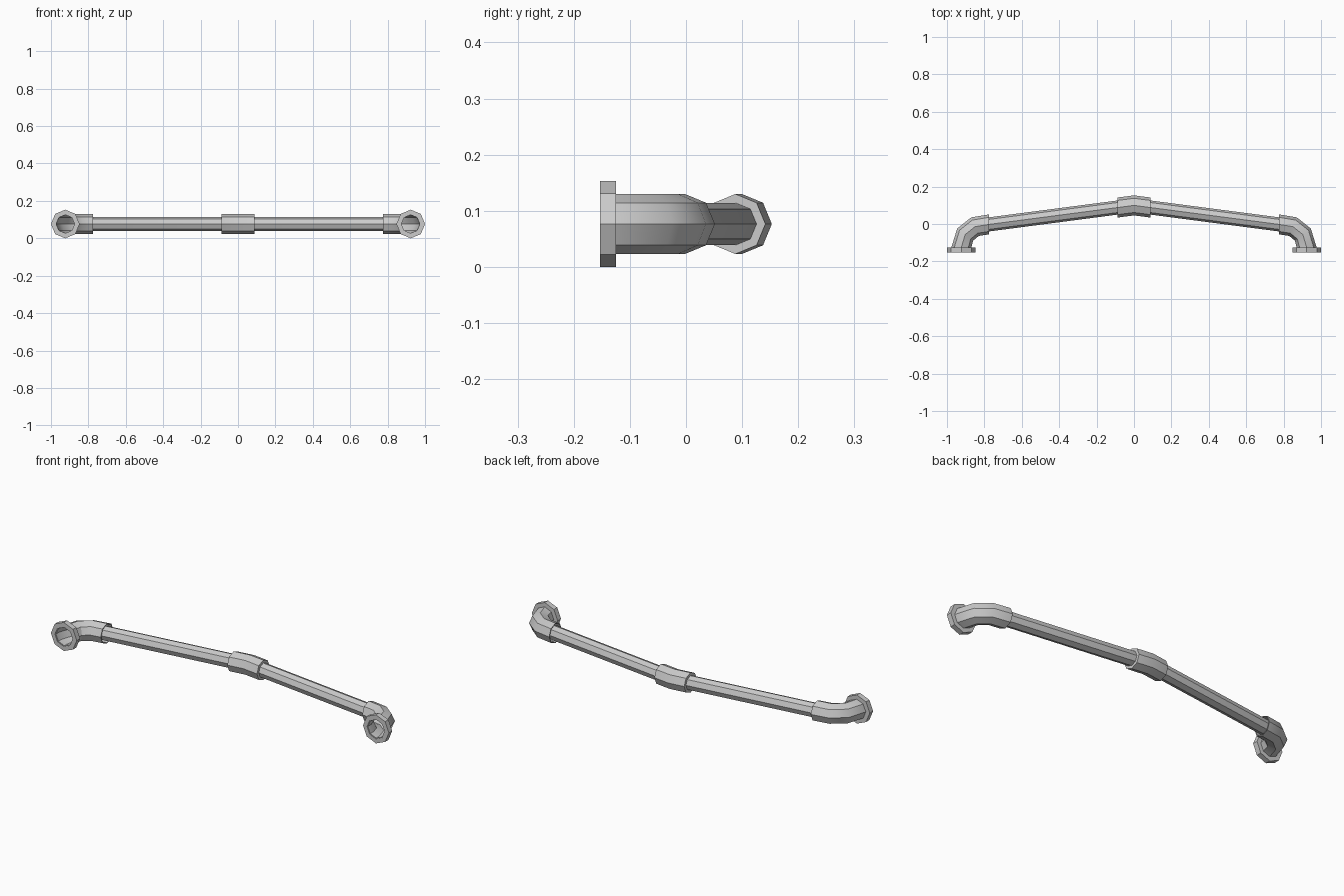
import bpy, bmesh
from math import sin, cos, radians, pi

if "Cube" in bpy.data.objects:
    bpy.data.objects.remove(bpy.data.objects["Cube"])

ZC = 0.0765   # height of the pipe axis
SIDES = 8


def tube(name, stations, r_out, r_in, mirror=False):
    """Sweep a hollow octagon along (x, y, heading in degrees) stations."""
    bm = bmesh.new()
    sections = []
    for x, y, heading in stations:
        a = radians(heading)
        nx, ny = -sin(a), cos(a)
        loops = []
        for r in (r_out, r_in):
            loop = []
            for i in range(SIDES):
                t = 2 * pi * i / SIDES
                loop.append(bm.verts.new((x + nx * r * cos(t),
                                          y + ny * r * cos(t),
                                          ZC + r * sin(t))))
            loops.append(loop)
        sections.append(loops)

    def bridge(a, b):
        for i in range(SIDES):
            j = (i + 1) % SIDES
            bm.faces.new((a[i], a[j], b[j], b[i]))

    for s, t in zip(sections, sections[1:]):
        bridge(s[0], t[0])
        bridge(t[1], s[1])
    bridge(sections[0][1], sections[0][0])
    bridge(sections[-1][0], sections[-1][1])
    bmesh.ops.recalc_face_normals(bm, faces=bm.faces)

    mesh = bpy.data.meshes.new(name)
    bm.to_mesh(mesh)
    bm.free()
    obj = bpy.data.objects.new(name, mesh)
    bpy.context.collection.objects.link(obj)
    if mirror:
        obj.modifiers.new("mirror", 'MIRROR').use_mirror_merge = False
    bpy.ops.object.select_all(action='DESELECT')
    obj.select_set(True)
    bpy.context.view_layer.objects.active = obj
    bpy.ops.object.shade_smooth_by_angle(angle=radians(32))
    return obj


# Long bent pipe
tube("pipe", [(-0.79, -0.004, 0), (0, 0.0995, 0), (0.79, -0.004, 0)],
     0.0378, 0.031)

# Coupling sleeve at the middle bend
tube("middle_sleeve", [(-0.088, 0.088, 0), (0, 0.0995, 0), (0.088, 0.088, 0)],
     0.0535, 0.037)

# Elbows turning toward the wall
tube("elbow", [(0.774, -0.002, 0), (0.85, -0.014, -22), (0.903, -0.057, -52),
               (0.923, -0.125, -90), (0.923, -0.15, -90)],
     0.0535, 0.049, mirror=True)

# Wall flanges
tube("flange", [(0.9235, -0.125, -90), (0.9235, -0.153, -90)],
     0.0765, 0.0525, mirror=True)
